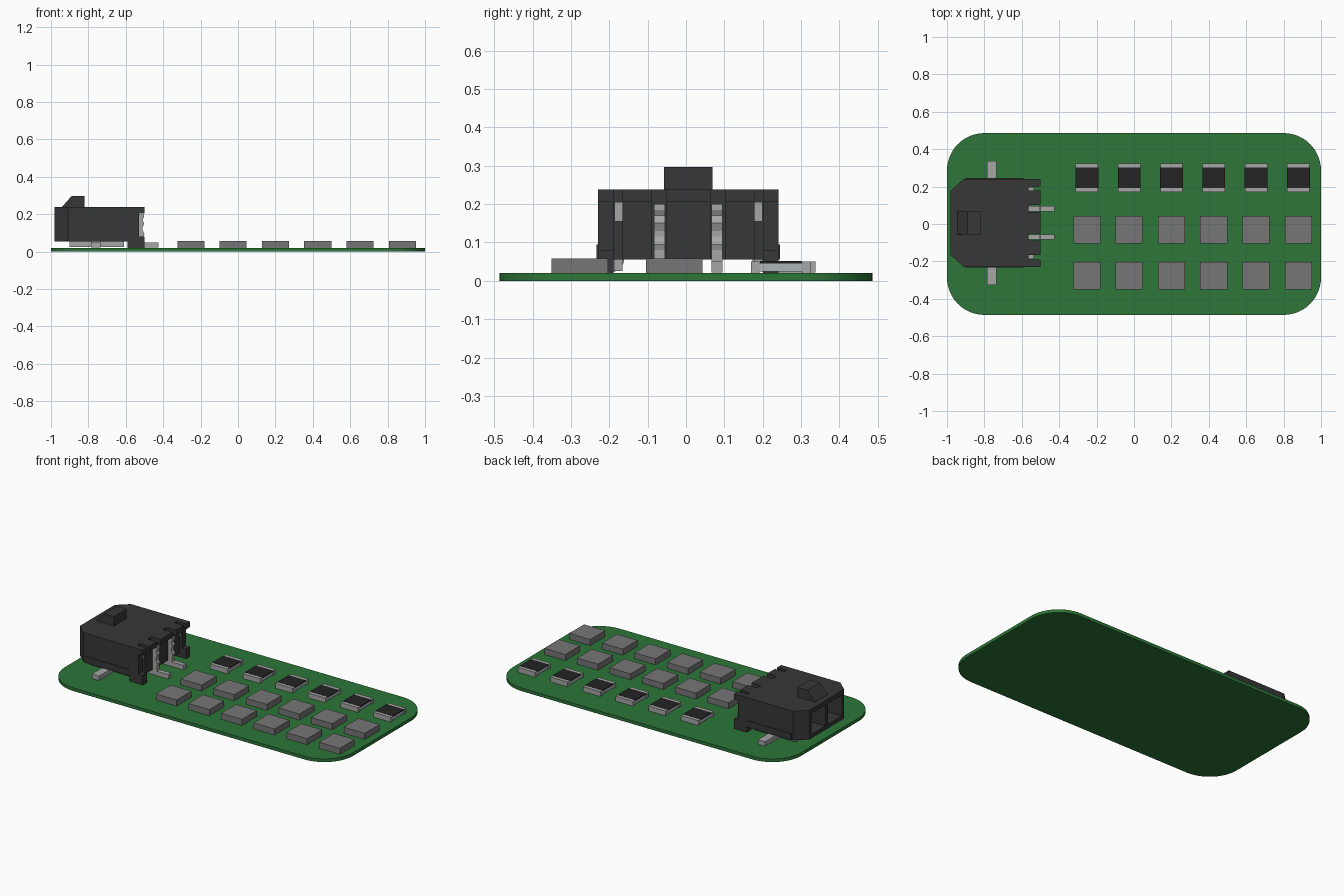
import bpy, bmesh, math

if "Cube" in bpy.data.objects:
    bpy.data.objects.remove(bpy.data.objects["Cube"])

CY = 0.006  # connector centre line in y


def material(name, rgb):
    m = bpy.data.materials.new(name)
    m.diffuse_color = (*rgb, 1)
    m.use_nodes = True
    m.node_tree.nodes["Principled BSDF"].inputs["Base Color"].default_value = m.diffuse_color
    return m


GREEN = material("board_green", (0.026, 0.18, 0.04))
BLACK = material("housing_black", (0.038, 0.038, 0.038))
COAT = material("resistor_black", (0.017, 0.017, 0.018))
GREY = material("chip_grey", (0.18, 0.18, 0.18))
METAL = material("tin_metal", (0.38, 0.38, 0.38))
CERAMIC = material("ceramic", (0.42, 0.47, 0.50))


def prism(parts, pts, a, b, axis="z"):
    """Add an outline, extruded from a to b along an axis, to a bmesh."""
    place = {"z": lambda u, v, w: (u, v, w),
             "y": lambda u, v, w: (u, w, v),
             "x": lambda u, v, w: (w, u, v)}[axis]
    lo = [parts.verts.new(place(u, v, a)) for u, v in pts]
    hi = [parts.verts.new(place(u, v, b)) for u, v in pts]
    n = len(pts)
    faces = [parts.faces.new(lo), parts.faces.new(hi)]
    for i in range(n):
        j = (i + 1) % n
        faces.append(parts.faces.new((lo[i], lo[j], hi[j], hi[i])))
    bmesh.ops.recalc_face_normals(parts, faces=faces)


def box(parts, x0, x1, y0, y1, z0, z1):
    prism(parts, [(x0, y0), (x1, y0), (x1, y1), (x0, y1)], z0, z1)


def finish(parts, name, mat, smooth=False):
    mesh = bpy.data.meshes.new(name)
    parts.to_mesh(mesh)
    parts.free()
    mesh.materials.append(mat)
    ob = bpy.data.objects.new(name, mesh)
    bpy.context.collection.objects.link(ob)
    if smooth:
        bpy.ops.object.select_all(action="DESELECT")
        ob.select_set(True)
        bpy.context.view_layer.objects.active = ob
        bpy.ops.object.shade_smooth_by_angle(angle=math.radians(30))
    return ob


def arc(cx, cy, r, start, end, n):
    return [(cx + r * math.cos(math.radians(start + (end - start) * i / n)),
             cy + r * math.sin(math.radians(start + (end - start) * i / n)))
            for i in range(n + 1)]


# Board with rounded corners
outline = []
for k, (sx, sy) in enumerate([(1, 1), (-1, 1), (-1, -1), (1, -1)]):
    outline += arc(sx * 0.8, sy * 0.286, 0.2, 90 * k, 90 * k + 90, 12)
bm = bmesh.new()
prism(bm, outline, 0, 0.02)
finish(bm, "board", GREEN, True)

# Six columns: two square chips and one resistor each
for i in range(6):
    x = -0.252 + 0.2262 * i
    for row, y in enumerate((-0.277, -0.031)):
        bm = bmesh.new()
        box(bm, x - 0.0725, x + 0.0725, y - 0.0735, y + 0.0735, 0.02, 0.058)
        finish(bm, f"chip_{row}_{i}", GREY)
    y = 0.247
    bm = bmesh.new()
    box(bm, x - 0.058, x + 0.058, y - 0.072, y + 0.072, 0.024, 0.047)
    finish(bm, f"resistor_body_{i}", CERAMIC)
    bm = bmesh.new()
    for s in (-1, 1):
        ya, yb = sorted((y + s * 0.055, y + s * 0.077))
        box(bm, x - 0.06, x + 0.06, ya, yb, 0.02, 0.05)
    finish(bm, f"resistor_caps_{i}", METAL)
    bm = bmesh.new()
    box(bm, x - 0.061, x + 0.061, y - 0.054, y + 0.054, 0.045, 0.051)
    finish(bm, f"resistor_coat_{i}", COAT)

# Connector housing: chamfered floor, roof, walls and a solid rear core
W, F = 0.235, 0.172
bm = bmesh.new()
plan = [(-0.565, CY - W), (-0.565, CY + W), (-0.91, CY + W),
        (-0.98, CY + F), (-0.98, CY - F), (-0.91, CY - W)]
prism(bm, plan, 0.055, 0.08)
prism(bm, plan, 0.21, 0.238)
box(bm, -0.68, -0.565, CY - W, CY + W, 0.08, 0.21)
for s in (-1, 1):
    prism(bm, [(-0.68, CY + s * W), (-0.91, CY + s * W), (-0.98, CY + s * F),
               (-0.98, CY + s * 0.15), (-0.68, CY + s * 0.15)], 0.08, 0.21)
box(bm, -0.98, -0.68, CY - 0.014, CY + 0.014, 0.08, 0.21)

# Rear segments between the pin and nail slots, with overhanging top and feet
for y0, y1 in [(-0.235, -0.195), (-0.172, -0.095), (-0.058, 0.058),
               (0.095, 0.172), (0.195, 0.235)]:
    side = abs(y0 + y1) > 0.4
    prism(bm, [(-0.565, 0.055), (-0.53, 0.055), (-0.53, 0.205), (-0.5, 0.205),
               (-0.5, 0.238), (-0.565, 0.238)], CY + y0, CY + y1, "y")
    if side:
        box(bm, -0.59, -0.5, CY + y0, CY + y1, 0.02, 0.08)

# Low ribs on the outer sides
for s in (-1, 1):
    ya, yb = sorted((CY + s * 0.23, CY + s * 0.239))
    box(bm, -0.9, -0.59, ya, yb, 0.055, 0.095)
finish(bm, "connector_housing", BLACK)

# Sloped latch ramp on top
bm = bmesh.new()
prism(bm, [(-0.945, 0.235), (-0.82, 0.235), (-0.82, 0.297), (-0.89, 0.297)],
      CY - 0.063, CY + 0.063, "y")
finish(bm, "latch_ramp", BLACK)

# Contact pins: bent tail with ridges, plus blade inside the cavity
for k, s in enumerate((-1, 1)):
    y = CY + s * 0.075
    bm = bmesh.new()
    prism(bm, [(-0.565, 0.022), (-0.425, 0.022), (-0.425, 0.05), (-0.505, 0.05),
               (-0.505, 0.08), (-0.5, 0.095), (-0.51, 0.115), (-0.51, 0.13),
               (-0.502, 0.15), (-0.51, 0.17), (-0.502, 0.185), (-0.502, 0.2),
               (-0.565, 0.2)], y - 0.014, y + 0.014, "y")
    box(bm, -0.92, -0.67, y - 0.014, y + 0.014, 0.13, 0.158)
    finish(bm, f"contact_pin_{k}", METAL)

# Fitting nails: upright plate with a foot curling outward
for k, s in enumerate((-1, 1)):
    bm = bmesh.new()
    curl = arc(0.203, 0.058, 0.036, 180, 270, 6)
    foot = [(0.172, 0.07)] + curl + [(0.332, 0.022), (0.332, 0.05),
                                      (0.205, 0.05), (0.195, 0.07)]
    prism(bm, [(CY + s * y, z) for y, z in foot], -0.785, -0.735, "x")
    ya, yb = sorted((CY + s * 0.172, CY + s * 0.193))
    box(bm, -0.9, -0.61, ya, yb, 0.026, 0.07)
    box(bm, -0.6, -0.535, ya, yb, 0.155, 0.205)
    finish(bm, f"fitting_nail_{k}", METAL)
